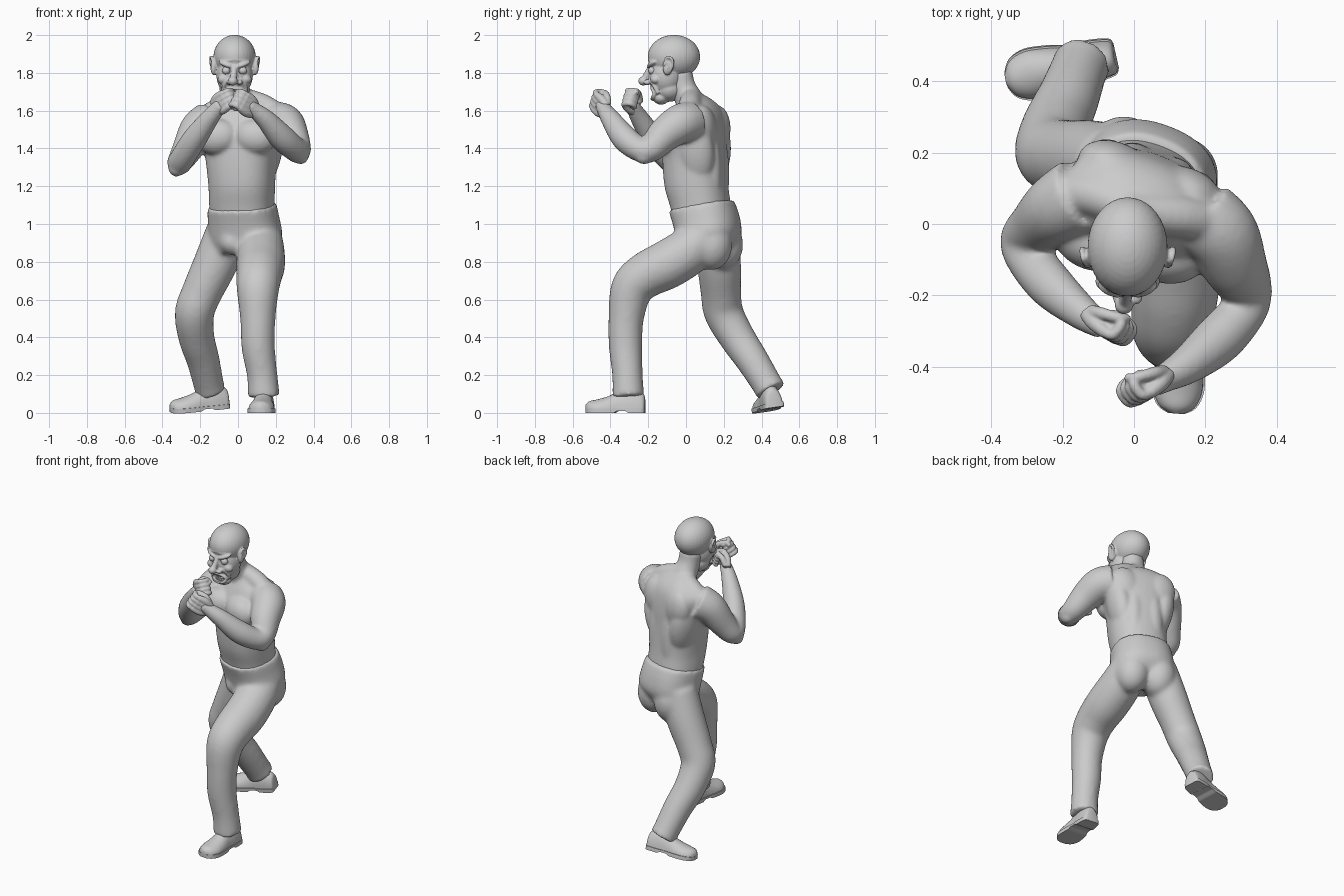
import bpy, bmesh, math
from mathutils import Vector, Matrix, Euler

if "Cube" in bpy.data.objects:
    bpy.data.objects.remove(bpy.data.objects["Cube"])

def loft(bm, rings):
    """Skin a list of closed rings and cap both ends."""
    vs = [[bm.verts.new(p) for p in r] for r in rings]
    n = len(vs[0])
    for a, b in zip(vs, vs[1:]):
        for i in range(n):
            bm.faces.new((a[i], a[(i + 1) % n], b[(i + 1) % n], b[i]))
    bm.faces.new(vs[0][::-1])
    bm.faces.new(vs[-1])

def spline(pts, sub=5):
    """Catmull-Rom through tuples of any length."""
    P = [pts[0]] + list(pts) + [pts[-1]]
    out = []
    for a, b, c, d in zip(P, P[1:], P[2:], P[3:]):
        for k in range(sub):
            t = k / sub
            out.append([.5 * (2*q + (r - p)*t + (2*p - 5*q + 4*r - s)*t*t + (3*q - p - 3*r + s)*t**3)
                        for p, q, r, s in zip(a, b, c, d)])
    return out + [list(pts[-1])]

def tube(bm, pts, n=20, sub=5):
    """Round limb through (x, y, z, radius) points."""
    S = spline(pts, sub)
    C = [Vector(s[:3]) for s in S]
    rings, u = [], None
    for i, s in enumerate(S):
        t = (C[min(i + 1, len(C) - 1)] - C[max(i - 1, 0)]).normalized()
        u = t.orthogonal() if u is None else u - t * u.dot(t)
        u.normalize()
        v = t.cross(u)
        rings.append([C[i] + (u * math.cos(a) + v * math.sin(a)) * s[3]
                      for a in (2 * math.pi * k / n for k in range(n))])
    loft(bm, rings)

def blob(bm, loc, rad, rot=(0, 0, 0)):
    M = Matrix.LocRotScale(Vector(loc), Euler(rot), Vector(rad))
    bmesh.ops.create_uvsphere(bm, u_segments=32, v_segments=20, radius=1, matrix=M)

def trunk(bm, levels, yaw, tilt=0, n=40, power=.86):
    """Squarish stacked sections (cx, cy, z, half width, half depth)."""
    rings = []
    for cx, cy, z, a, b in spline(levels):
        ring = []
        for k in range(n):
            c, s = math.cos(2*math.pi*k/n), math.sin(2*math.pi*k/n)
            x = a * math.copysign(abs(c) ** power, c)
            y = b * math.copysign(abs(s) ** power, s)
            ring.append(Vector((cx + x*math.cos(yaw) - y*math.sin(yaw),
                                cy + x*math.sin(yaw) + y*math.cos(yaw), z + tilt*y)))
        rings.append(ring)
    loft(bm, rings)

def finish(name, bm, voxel=0, cutter=None, smooth=4, angle=60):
    bmesh.ops.recalc_face_normals(bm, faces=bm.faces)
    me = bpy.data.meshes.new(name)
    bm.to_mesh(me)
    bm.free()
    ob = bpy.data.objects.new(name, me)
    bpy.context.collection.objects.link(ob)
    bpy.ops.object.select_all(action='DESELECT')
    ob.select_set(True)
    bpy.context.view_layer.objects.active = ob
    if voxel:
        m = ob.modifiers.new("fuse", 'REMESH')
        m.mode, m.voxel_size = 'VOXEL', voxel
        if cutter:
            m = ob.modifiers.new("carve", 'BOOLEAN')
            m.operation, m.object = 'DIFFERENCE', cutter
        m = ob.modifiers.new("soften", 'SMOOTH')
        m.factor, m.iterations = .5, smooth
        for m in list(ob.modifiers):
            bpy.ops.object.modifier_apply(modifier=m.name)
    bpy.ops.object.shade_smooth_by_angle(angle=math.radians(angle))
    return ob

YAW = math.radians(-20)
LAT = Vector((math.cos(YAW), math.sin(YAW), 0))
FWD = Vector((math.sin(YAW), -math.cos(YAW), 0))
def body(l, f, z):
    return Vector((.015, .045, z)) + LAT * l + FWD * f

# Bare upper body: trunk, neck, arms, muscles
bm = bmesh.new()
trunk(bm, [(.025, .09, 1.0, .165, .145), (.02, .078, 1.09, .17, .155), (.02, .055, 1.2, .174, .163),
           (.015, .045, 1.35, .187, .162), (.015, .045, 1.48, .215, .155), (.01, .06, 1.58, .205, .125),
           (.01, .06, 1.64, .14, .09), (0, .04, 1.68, .08, .06)], YAW)
tube(bm, [(-.015, -.035, 1.80, .07), (-.01, -.015, 1.72, .069), (0, .03, 1.63, .08), (.01, .05, 1.55, .1)])
for pts in ([(0, .03, 1.675, .055), (.13, .02, 1.63, .06), (.22, 0, 1.57, .06)],
            [(0, .04, 1.66, .055), (-.11, .08, 1.605, .06), (-.19, .09, 1.55, .06)]):
    tube(bm, pts)
for s, y in ((-1, -.05), (1, -.085)):
    blob(bm, (-.01 + s*.098, y, 1.46), (.115, .082, .095), (0, s*.15, YAW*.6))   # chest
    blob(bm, body(s*.105, -.085, 1.5), (.105, .07, .13), (0, s*.25, YAW))        # shoulder blade
    blob(bm, body(s*.13, -.05, 1.38), (.075, .105, .19), (0, s*.2, YAW))         # side muscle
    blob(bm, body(s*.06, -.115, 1.26), (.06, .055, .24), (0, 0, YAW))            # lower back
tube(bm, [(.19, .02, 1.54, .11), (.245, -.03, 1.53, .105), (.28, -.11, 1.475, .093), (.315, -.185, 1.4, .073),
          (.305, -.245, 1.395, .066), (.235, -.325, 1.455, .07), (.15, -.395, 1.55, .054), (.08, -.435, 1.61, .04),
          (.05, -.45, 1.635, .038)])
tube(bm, [(-.15, .08, 1.54, .11), (-.21, .045, 1.5, .1), (-.265, -.002, 1.4, .083), (-.31, -.045, 1.325, .066),
          (-.29, -.1, 1.355, .066), (-.23, -.175, 1.45, .065), (-.15, -.245, 1.56, .05), (-.1, -.28, 1.62, .039),
          (-.085, -.29, 1.635, .038)])
blob(bm, (.332, -.222, 1.36), (.042, .05, .045))                # elbow points
blob(bm, (-.325, -.065, 1.295), (.045, .045, .045))
finish("bare_upper_body", bm, .009, smooth=14)

# Trousers: pelvis and two legs
bm = bmesh.new()
trunk(bm, [(.02, .08, 1.10, .18, .167), (.03, .107, 1.02, .188, .168), (.04, .123, .93, .192, .162),
           (.03, .12, .86, .15, .13)], YAW, tilt=.18)
tube(bm, [(.115, .12, .95, .115), (.12, .02, .86, .127), (.12, -.1, .785, .13), (.112, -.215, .728, .122),
          (.105, -.287, .655, .113), (.105, -.317, .5, .094), (.107, -.32, .35, .089), (.128, -.31, .2, .081),
          (.137, -.305, .085, .086)])
tube(bm, [(-.055, .16, .96, .115), (-.12, .175, .79, .117), (-.19, .185, .64, .108), (-.23, .2, .53, .105),
          (-.22, .27, .4, .096), (-.185, .35, .28, .088), (-.155, .43, .15, .081), (-.145, .45, .115, .085)])
blob(bm, (-.025, .03, .905), (.075, .07, .07))                  # front bulge
for s in (-1, 1):
    blob(bm, Vector((.045, .145, .89)) + LAT*s*.085 - FWD*.02, (.105, .11, .135))  # seat
finish("trousers", bm, .011, smooth=16)

# Shoes: rounded upper on a sole with a heel; sections are (length, half width, height)
SECTIONS = [(0, .03, .06), (.012, .047, .085), (.07, .055, .115), (.13, .056, .1), (.19, .065, .07),
            (.25, .068, .052), (.295, .05, .042), (.315, .018, .025)]
def shoe(name, heel, heading, pitch=0, roll=0):
    M = Matrix.Translation(heel) @ Matrix.Rotation(heading, 4, 'Z') @ Matrix.Rotation(pitch, 4, 'Y') @ Matrix.Rotation(roll, 4, 'X')
    upper, sole = [], []
    for s, w, h in spline(SECTIONS, 4):
        upper.append([M @ Vector((s, w*math.cos(a), .02 + h*max(0, math.sin(a))))
                      for a in (math.pi*k/14 for k in range(15))])
        base = .01 if .09 < s < .15 else 0
        e = w + .005
        sole.append([M @ Vector(p) for p in ((s, -e, base), (s, e, base), (s, e, .024), (s, -e, .024))])
    for part, rings in (("upper", upper), ("sole", sole)):
        b = bmesh.new()
        loft(b, rings)
        finish(f"{name}_{part}", b, angle=45)
shoe("front_shoe", (.145, -.217, 0), math.radians(-95))
shoe("back_shoe", (-.05, .472, .03), math.radians(192), math.radians(5), math.radians(-8))

# Fists: palm, four curled fingers and a thumb
def fist(name, c, d, palm, k):
    c, d, palm = Vector(c), Vector(d).normalized(), Vector(palm)
    n = (palm - d * palm.dot(d)).normalized()
    row = d.cross(n)
    row *= 1 if row.z > 0 else -1
    b = bmesh.new()
    P = lambda r, f, m, rad: (*(c + (row*r + d*f + n*m) * k), rad * k)
    for i in range(4):
        r = (i - 1.5) * .023
        tube(b, [P(r*.6, -.06, 0, .02), P(r, -.02, -.006, .02), P(r, .022, -.008, .016)], 12)
        tube(b, [P(r, .015, -.008, .0145), P(r, .042, .0, .0135), P(r, .042, .034, .013), P(r, .012, .042, .012),
                 P(r, .003, .026, .012)], 12)
    tube(b, [P(-.038, .022, .015, .018), P(.038, .022, .015, .018)], 12)
    tube(b, [P(.025, -.05, .01, .019), P(.045, -.015, .024, .016), P(.038, .03, .042, .013), P(.015, .038, .054, .011)], 12)
    finish(name, b, .005, smooth=2)
fist("left_fist", (-.075, -.293, 1.648), (.45, -.35, .3), (.5, .5, .1), 1.12)
fist("right_fist", (.037, -.463, 1.638), (-.45, -.35, .35), (-.4, .7, 0), 1.15)

# Head: skull, jaw, scowling face; sockets, mouth and ear hollows are carved
X = -.018
cut = bmesh.new()
blob(cut, (X - .003, -.185, 1.69), (.042, .055, .021))
for s in (-1, 1):
    blob(cut, (X + s*.044, -.2, 1.812), (.026, .026, .019), (0, -s*.25, 0))
    blob(cut, (X + s*.135, -.105, 1.838), (.012, .014, .028))
cutter = finish("carving_helper", cut)
cutter.hide_render = True

bm = bmesh.new()
blob(bm, (X, -.064, 1.885), (.112, .139, .116))                     # skull
blob(bm, (X, -.105, 1.785), (.096, .095, .11))                      # face
blob(bm, (X, -.09, 1.715), (.08, .077, .068))                       # jaw
blob(bm, (X, -.132, 1.668), (.057, .043, .036))                     # chin
tube(bm, [(X, -.185, 1.835, .016), (X - .005, -.208, 1.79, .017), (X - .01, -.225, 1.758, .02)])
blob(bm, (X - .01, -.227, 1.757), (.026, .026, .024))               # nose tip
tube(bm, [(X + .048*math.cos(a), -.166 - .012*abs(math.sin(a)), 1.69 + .027*math.sin(a), .011)
          for a in (math.pi*k/5 for k in range(11))], 10, 3)        # lips
for k in range(3):                                                  # forehead creases
    z = 1.868 + .018*k
    tube(bm, [(X + x, -.199 + 5.5*x*x + .004*k, z + .004*math.cos(x*90), .005)
              for x in (-.055, -.028, 0, .028, .055)], 8, 3)
for s in (-1, 1):
    blob(bm, (X + s*.026, -.205, 1.75), (.016, .02, .015))                       # nostril
    blob(bm, (X + s*.046, -.182, 1.845), (.043, .02, .014), (0, -s*.35, s*.4))   # brow
    blob(bm, (X + s*.057, -.16, 1.768), (.034, .03, .026), (0, s*.3, 0))         # cheek
    tube(bm, [(X + s*.03, -.194, 1.765, .008), (X + s*.056, -.172, 1.735, .01), (X + s*.064, -.145, 1.69, .009)], 10)
    blob(bm, (X + s*.108, -.095, 1.837), (.019, .029, .05), (-.15, 0, s*.3))     # ear
    tube(bm, [(X + s*.118, -.115, 1.86, .006), (X + s*.124, -.098, 1.884, .008), (X + s*.128, -.073, 1.87, .008),
              (X + s*.122, -.073, 1.83, .007), (X + s*.108, -.1, 1.792, .008)], 10)
finish("head", bm, .005, cutter, 4)
bpy.data.objects.remove(cutter)

# Eyes and teeth
for s, side in ((-1, "left"), (1, "right")):
    b = bmesh.new()
    blob(b, (X + s*.044, -.179, 1.812), (.022, .021, .021))
    finish(side + "_eye", b)
b = bmesh.new()
for k in range(-3, 4):
    for z in (1.703, 1.677):
        blob(b, (X - .003 + k*.011, -.168 + .0028*k*k/2, z), (.006, .007, .011))
finish("teeth", b)
